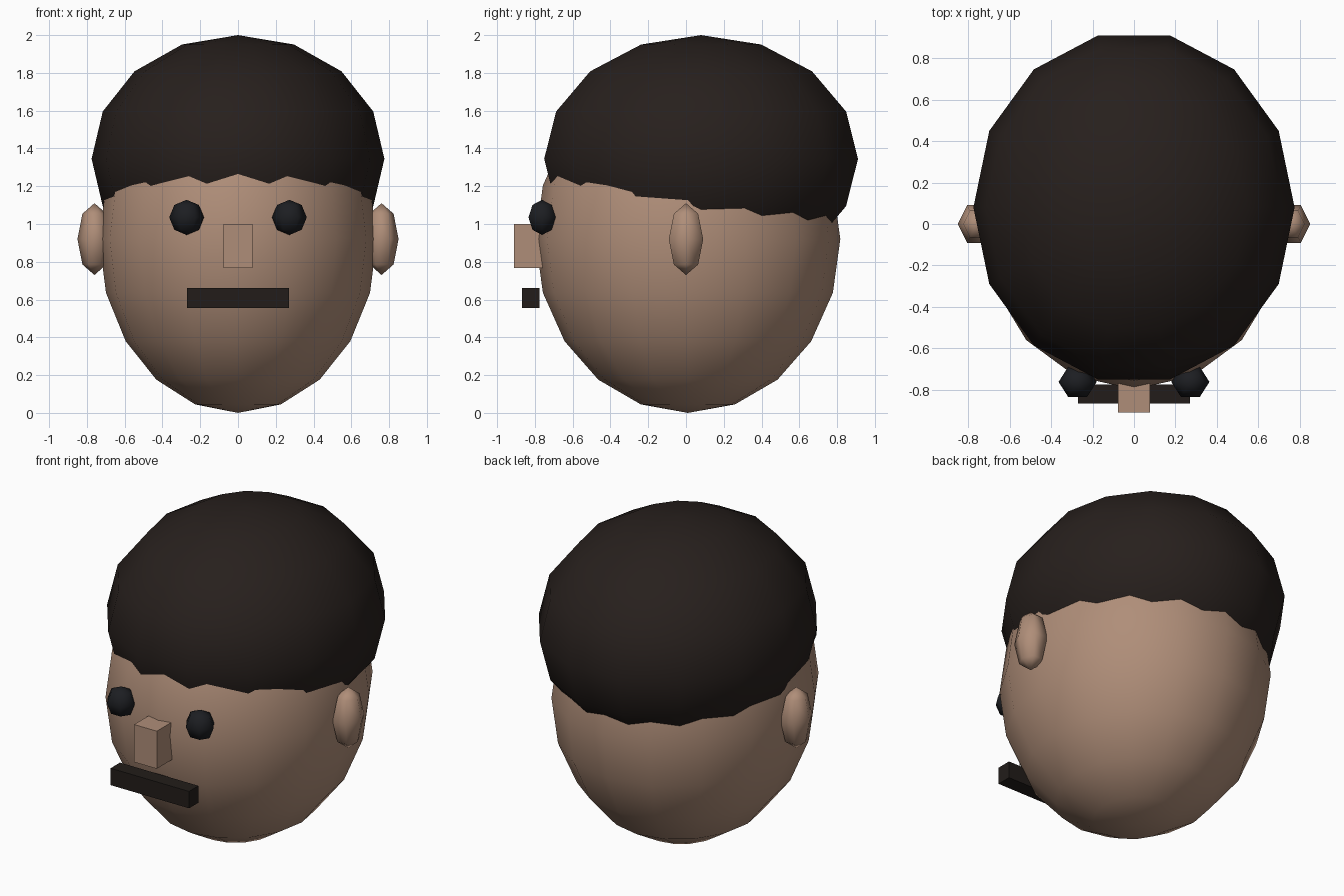
import bpy, bmesh
from math import pi, sin, cos
from mathutils import Matrix, Vector

if "Cube" in bpy.data.objects:
    bpy.data.objects.remove(bpy.data.objects["Cube"])


def material(name, rgb):
    m = bpy.data.materials.new(name)
    m.diffuse_color = (*rgb, 1)
    m.use_nodes = True
    m.node_tree.nodes["Principled BSDF"].inputs["Base Color"].default_value = m.diffuse_color
    return m


skin = material("skin", (0.43, 0.27, 0.19))
dark_brown = material("dark_brown", (0.02, 0.014, 0.012))
black = material("black", (0.012, 0.013, 0.016))
lip = material("lip", (0.016, 0.012, 0.01))


def finish(bm, name, mat, smooth):
    bmesh.ops.recalc_face_normals(bm, faces=bm.faces)
    for f in bm.faces:
        f.smooth = smooth
    mesh = bpy.data.meshes.new(name)
    bm.to_mesh(mesh)
    bm.free()
    mesh.materials.append(mat)
    obj = bpy.data.objects.new(name, mesh)
    bpy.context.collection.objects.link(obj)
    return obj


def ellipsoid(name, centre, radii, segments, rings, mat):
    """Half-circle profile spun about z, so one vertex column lies on +x."""
    bm = bmesh.new()
    pts = [bm.verts.new((sin(pi * i / rings), 0, cos(pi * i / rings)))
           for i in range(rings + 1)]
    edges = [bm.edges.new(p) for p in zip(pts, pts[1:])]
    bmesh.ops.spin(bm, geom=pts + edges, axis=(0, 0, 1), cent=(0, 0, 0),
                   angle=2 * pi, steps=segments)
    bmesh.ops.remove_doubles(bm, verts=bm.verts, dist=1e-4)
    bm.transform(Matrix.Translation(centre) @ Matrix.Diagonal((*radii, 1)))
    return finish(bm, name, mat, True)


def box(name, lo, hi, mat):
    lo, hi = Vector(lo), Vector(hi)
    bm = bmesh.new()
    bmesh.ops.create_cube(bm, size=1)
    bm.transform(Matrix.Translation((lo + hi) / 2) @ Matrix.Diagonal((*(hi - lo), 1)))
    return finish(bm, name, mat, False)


# Head and hair: overlapping faceted ellipsoids
ellipsoid("head", (0, 0.01, 0.92), (0.735, 0.807, 0.92), 16, 10, skin)
ellipsoid("hair", (0, 0.08, 1.345), (0.775, 0.852, 0.655), 14, 8, dark_brown)

# Ears and eyes, mirrored in x
for side, s in (("left", 1), ("right", -1)):
    ellipsoid(side + "_ear", (0.76 * s, 0.0, 0.92), (0.09, 0.105, 0.19), 6, 4, skin)
    ellipsoid(side + "_eye", (0.272 * s, -0.762, 1.035), (0.092, 0.083, 0.093), 6, 4, black)

# Nose and mouth blocks
box("nose", (-0.078, -0.91, 0.766), (0.078, -0.76, 1.0), skin)
box("mouth", (-0.27, -0.867, 0.555), (0.27, -0.775, 0.66), lip)
